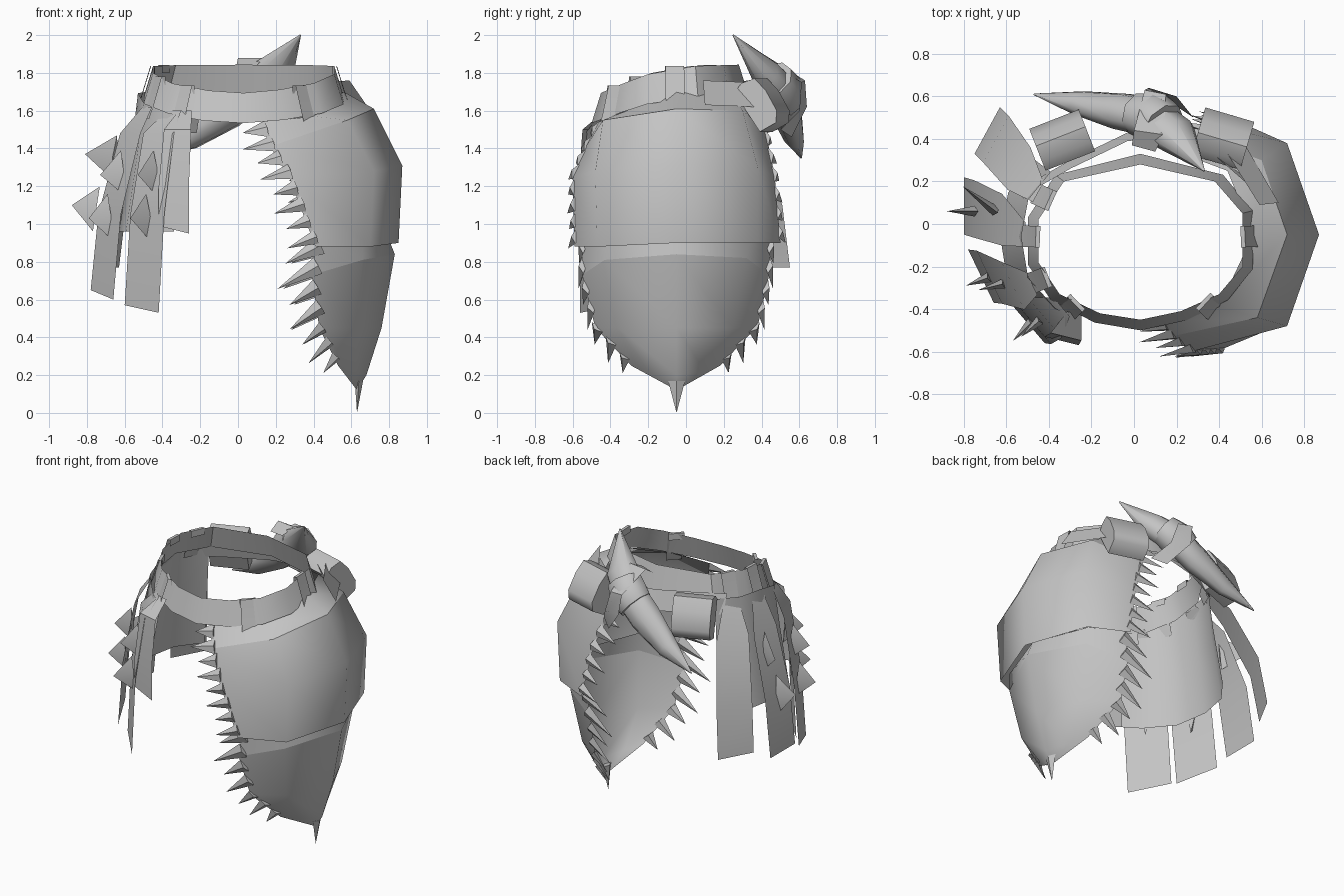
import bpy, bmesh, math
from mathutils import Vector as V

old = bpy.data.objects.get("Cube")
if old:
    bpy.data.objects.remove(old, do_unlink=True)

mat = bpy.data.materials.new("plain grey")
mat.use_nodes = True
GREY = (0.55, 0.55, 0.55, 1)
mat.diffuse_color = GREY
mat.node_tree.nodes["Principled BSDF"].inputs["Base Color"].default_value = GREY


def finish(name, bm, angle=40, outward=False):
    """Turn a bmesh into a shaded object; open sheets are turned to face away from the middle."""
    bmesh.ops.remove_doubles(bm, verts=bm.verts, dist=0.0005)
    bmesh.ops.recalc_face_normals(bm, faces=bm.faces)
    if outward:
        s = sum(f.normal.dot(V((f.calc_center_median().x, f.calc_center_median().y, 0)))
                * f.calc_area() for f in bm.faces)
        if s < 0:
            bmesh.ops.reverse_faces(bm, faces=bm.faces)
    me = bpy.data.meshes.new(name)
    bm.to_mesh(me)
    bm.free()
    ob = bpy.data.objects.new(name, me)
    bpy.context.collection.objects.link(ob)
    me.materials.append(mat)
    bpy.ops.object.select_all(action='DESELECT')
    ob.select_set(True)
    bpy.context.view_layer.objects.active = ob
    bpy.ops.object.shade_smooth_by_angle(angle=math.radians(angle))


def sheet(name, rows, closed=False, angle=40):
    """Skin a grid of points."""
    bm = bmesh.new()
    vs = [[bm.verts.new(p) for p in r] for r in rows]
    n = len(rows[0])
    for a, b in zip(vs, vs[1:]):
        for i in range(n if closed else n - 1):
            j = (i + 1) % n
            bm.faces.new((a[i], a[j], b[j], b[i]))
    finish(name, bm, angle, True)


def add_spike(bm, base, tip, along, w=0.05, t=0.022):
    base, tip = V(base), V(tip)
    d = (tip - base).normalized()
    u = (V(along) - d * V(along).dot(d)).normalized()
    n = d.cross(u)
    ring = [bm.verts.new(base + o) for o in (u * w, n * t, -u * w, -n * t)]
    top = bm.verts.new(tip)
    for i in range(4):
        bm.faces.new((ring[i], ring[(i + 1) % 4], top))
    bm.faces.new(ring[::-1])


def spikes_on_edge(name, edge, count, d0, d1):
    """Spikes spread evenly along a polyline, leaning from d0 to d1."""
    edge = [V(p) for p in edge]
    seg = [(b - a).length for a, b in zip(edge, edge[1:])]
    bm = bmesh.new()
    for k in range(count):
        t = (k + 0.5) / count
        s = t * sum(seg)
        i = 0
        while i < len(seg) - 1 and s > seg[i]:
            s -= seg[i]
            i += 1
        along = (edge[i + 1] - edge[i]).normalized()
        p = edge[i] + along * s
        d = V(d0).lerp(V(d1), t) * (1.1 if k % 2 else 0.85)
        add_spike(bm, p - d * 0.15, p + d, along, 0.052 - 0.015 * t)
    finish(name, bm, 30)


# Belt: a tilted twelve-sided band, higher at the back and flared below
ring = [(-.45, .02), (-.33, .2), (.03, .28), (.38, .2), (.51, .05), (.51, -.2),
        (.4, -.33), (.22, -.41), (.03, -.45), (-.16, -.42), (-.35, -.33), (-.45, -.18)]


def belt_z(y):
    return 1.835 + 0.03 * y - max(0, -y - 0.05) ** 1.3 * 0.42


def flare(p, k):
    v = V((p[0] - .03, p[1] + .08))
    return v + v.normalized() * k + V((.03, -.08))


top = [(x, y, belt_z(y)) for x, y in ring]
low = [(*flare(p, .05), belt_z(p[1]) - .16) for p in ring]
sheet("belt", [top, low], True)

# Loops lying flat over the belt
for i, (x, y) in enumerate([(-.39, .11), (-.45, -.06), (-.41, -.25), (-.27, -.37),
                            (.33, -.365), (.51, -.06)]):
    out = V((x - .03, y + .08, 0)).normalized()
    side = V((-out.y, out.x, 0)) * .05
    z = belt_z(y)
    prof = [(-.008, z - .04), (-.008, z + .004), (.012, z + .004), (.062, z - .16), (.085, z - .22)]
    pts = [V((x, y, zz)) + out * k for k, zz in prof]
    sheet("belt_loop_%d" % (i + 1), [[p - side, p + side] for p in pts])

# Wide patch joining the hip armour to the belt
sheet("hip_patch", [[(.59, .09, 1.76), (.44, .33, 1.75)], [(.68, .10, 1.63), (.53, .36, 1.62)]])

# Hip armour: two overlapping curved plates, each with a creased upper border
upper = [
    [(.12, -.46, 1.54), (.40, -.39, 1.57), (.56, -.05, 1.70), (.44, .25, 1.70), (.20, .34, 1.68)],
    [(.17, -.53, 1.41), (.58, -.44, 1.55), (.72, -.05, 1.61), (.60, .30, 1.60), (.28, .42, 1.50)],
    [(.27, -.60, 1.25), (.72, -.48, 1.28), (.87, -.05, 1.31), (.72, .38, 1.30), (.38, .47, 1.25)],
    [(.41, -.59, .88), (.70, -.47, .88), (.85, -.05, .90), (.70, .38, .90), (.45, .50, .90)]]
lower = [
    [(.42, -.55, .93), (.66, -.43, .93), (.79, -.05, .94), (.66, .34, .93), (.45, .45, .93)],
    [(.39, -.55, .73), (.66, -.43, .81), (.83, -.05, .84), (.66, .32, .82), (.42, .44, .73)],
    [(.43, -.48, .45), (.62, -.36, .45), (.76, -.05, .45), (.62, .25, .45), (.43, .38, .46)],
    [(.53, -.29, .25), (.61, -.20, .22), (.68, -.05, .20), (.61, .10, .22), (.53, .18, .25)],
    [(.63, -.05, .12)] * 5]
sheet("upper_hip_border", upper[:2], angle=85)
sheet("upper_hip_plate", upper[1:], angle=85)
sheet("lower_hip_border", lower[:2], angle=85)
sheet("lower_hip_plate", lower[1:], angle=85)

# Spikes along both free edges of the plates
for side, col, s in (("front", 0, -1), ("back", 4, 1)):
    spikes_on_edge(side + "_upper_spikes", [r[col] for r in upper], 8,
                   (-.13, .03 * s, -.02), (-.12, .03 * s, -.05))
    spikes_on_edge(side + "_lower_spikes", [r[col] for r in lower[:4]], 7,
                   (-.20, .02 * s, -.10), (-.06, .01 * s, -.09))
bm = bmesh.new()
add_spike(bm, (.64, -.05, .17), (.63, -.05, 0), (0, 1, 0), .045)
finish("bottom_spike", bm, 30)

# Short inner skirt panel behind the hanging straps
arc = [(-.25, -.42), (-.34, -.37), (-.46, -.24), (-.49, -.06), (-.46, .10), (-.36, .22)]
sheet("inner_panel", [[(*flare(p, k), z + f * (belt_z(p[1]) - .14 - z)) for p in arc]
                      for k, z, f in ((.04, 1.58, 1), (.08, 1.35, 0), (.14, .96, 0))], angle=85)

# Hanging straps: centres from the belt down, and the two bottom corners
straps = {
    "short_front_strap": ([(-.28, -.42, 1.60), (-.32, -.53, 1.50), (-.34, -.55, 1.20)],
                          (-.26, -.57, .95), (-.42, -.53, .99)),
    "front_strap": ([(-.34, -.39, 1.60), (-.42, -.44, 1.48), (-.48, -.46, 1.05)],
                    (-.42, -.56, .53), (-.60, -.35, .57)),
    "front_side_strap": ([(-.48, -.28, 1.62), (-.57, -.29, 1.48), (-.68, -.25, 1.05)],
                         (-.66, -.37, .60), (-.78, -.12, .65)),
    "side_strap": ([(-.51, -.05, 1.66), (-.62, .02, 1.46), (-.75, .07, 1.08)],
                   (-.80, -.05, .70), (-.80, .22, .70)),
    "back_side_strap": ([(-.45, .15, 1.67), (-.54, .26, 1.48), (-.65, .40, 1.10)],
                        (-.75, .33, .77), (-.63, .55, .77))}
for name, (path, a, b) in straps.items():
    u = V((b[0] - a[0], b[1] - a[1], 0)) / 2
    rows = [[V(p) - u * w, V(p) + u * w] for p, w in zip(path, (.42, .9, 1))]
    sheet(name, rows + [[V(a), V(b)]])

# Broad flat thorns standing out from the straps
bm = bmesh.new()
thorns = [((-.65, .06, 1.35), (-.81, .18, 1.37)), ((-.75, .06, 1.08), (-.88, .06, 1.10)),
          ((-.61, -.28, 1.27), (-.73, -.31, 1.26)), ((-.68, -.25, 1.04), (-.79, -.29, 1.03)),
          ((-.44, -.45, 1.27), (-.53, -.53, 1.26)), ((-.48, -.46, 1.04), (-.57, -.55, 1.03))]
for a, b in thorns:
    add_spike(bm, a, b, (0, 0, 1), .12, .025)
finish("strap_thorns", bm, 30)

# Low band across the back that carries the pouches
band = [(-.44, .20), (-.30, .28), (-.03, .41), (.18, .43), (.36, .36), (.52, .22)]
sheet("back_band", [[(x, y - .02, 1.73) for x, y in band], [(x, y + .02, 1.60) for x, y in band]])


# Rounded pouches: a soft cross-section swept sideways
def pouch(name, centre, side, out, length, tilt):
    c, u = V(centre), V(side).normalized()
    n = V(out).normalized()
    w = V((0, 0, 1))
    n, w = n * math.cos(tilt) + w * math.sin(tilt), w * math.cos(tilt) - n * math.sin(tilt)
    prof = [(-.07, -.13), (.03, -.14), (.07, -.09), (.08, .03), (.065, .12), (-.01, .14), (-.07, .12)]
    bm = bmesh.new()
    ends = []
    for s in (-1, 1):
        ends.append([bm.verts.new(c + u * s * length / 2 + n * a + w * b) for a, b in prof])
    for i in range(len(prof)):
        j = (i + 1) % len(prof)
        bm.faces.new((ends[0][i], ends[0][j], ends[1][j], ends[1][i]))
    bm.faces.new(ends[0][::-1])
    bm.faces.new(ends[1])
    finish(name, bm, 60)


pouch("right_pouch", (-.34, .40, 1.63), (.92, .36, 0), (-.36, .92, 0), .25, .4)
pouch("left_pouch", (.42, .41, 1.635), (.95, -.28, 0), (.28, .95, 0), .24, .6)


# Bent horn tucked through the back, pointed at both ends
def tube(name, path, sizes, sides=8):
    path = [V(p) for p in path]
    bm = bmesh.new()
    vs = []
    for i, p in enumerate(path):
        d = (path[min(i + 1, len(path) - 1)] - path[max(i - 1, 0)]).normalized()
        a = d.cross(V((0, .9, .4))).normalized()
        b = d.cross(a)
        wa, wb = sizes[i]
        vs.append([bm.verts.new(p + a * wa * math.cos(k * math.tau / sides)
                                + b * wb * math.sin(k * math.tau / sides)) for k in range(sides)])
    for r, s in zip(vs, vs[1:]):
        for k in range(sides):
            j = (k + 1) % sides
            bm.faces.new((r[k], r[j], s[j], s[k]))
    bm.faces.new(vs[0][::-1])
    bm.faces.new(vs[-1])
    finish(name, bm, 60)


tube("horn", [(-.47, .61, 1.35), (-.26, .57, 1.46), (-.06, .53, 1.60), (.08, .50, 1.71),
              (.19, .42, 1.80), (.33, .25, 2.0)],
     [(.004, .004), (.075, .055), (.11, .085), (.11, .09), (.115, .08), (.004, .004)])

# Knotted wrap around the middle of the horn, with a loose flap
tube("horn_wrap", [(.02, .52, 1.66), (.08, .51, 1.71), (.14, .47, 1.77)],
     [(.12, .10), (.135, .115), (.12, .10)])
sheet("wrap_tie", [[(-.01, .37, 1.83), (.10, .34, 1.84)], [(.0, .44, 1.88), (.14, .42, 1.88)],
                   [(.05, .63, 1.76), (.15, .61, 1.75)], [(.07, .64, 1.62), (.20, .60, 1.60)],
                   [(.20, .56, 1.46), (.28, .50, 1.50)]])
